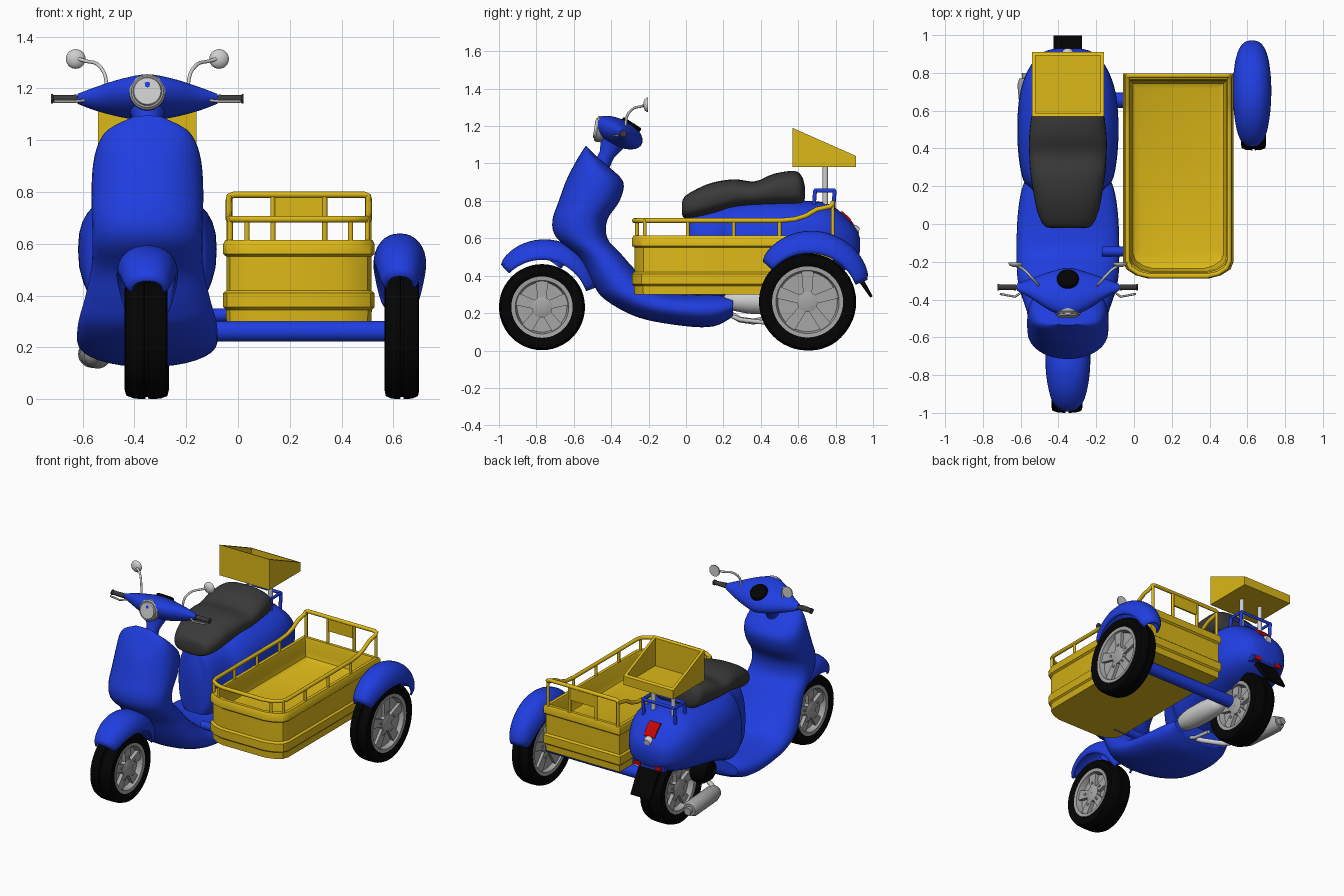
import bpy, bmesh, math
from mathutils import Vector

if "Cube" in bpy.data.objects:
    bpy.data.objects.remove(bpy.data.objects["Cube"])

CX = -0.35  # centre plane of the scooter


def material(name, r, g, b):
    m = bpy.data.materials.new(name)
    m.diffuse_color = (r, g, b, 1)
    m.use_nodes = True
    m.node_tree.nodes["Principled BSDF"].inputs["Base Color"].default_value = m.diffuse_color
    return m


BLUE = material("blue paint", 0.014, 0.048, 0.75)
YELLOW = material("yellow paint", 0.72, 0.48, 0.009)
BLACK = material("black rubber", 0.001, 0.001, 0.001)
SEAT = material("dark grey", 0.042, 0.042, 0.042)
GREY = material("wheel grey", 0.38, 0.38, 0.38)
SILVER = material("silver", 0.62, 0.62, 0.62)
RED = material("red lens", 0.55, 0.002, 0.002)


def finish(name, bm, mat, angle=40):
    bmesh.ops.recalc_face_normals(bm, faces=bm.faces)
    me = bpy.data.meshes.new(name)
    bm.to_mesh(me)
    bm.free()
    me.materials.append(mat)
    ob = bpy.data.objects.new(name, me)
    bpy.context.collection.objects.link(ob)
    bpy.ops.object.select_all(action='DESELECT')
    ob.select_set(True)
    bpy.context.view_layer.objects.active = ob
    bpy.ops.object.shade_smooth_by_angle(angle=math.radians(angle))
    return ob


def loft(name, rings, mat, cap=True, closed=False, cyclic=True, angle=40):
    bm = bmesh.new()
    vs = [[bm.verts.new(p) for p in r] for r in rings]
    n = len(vs[0])
    for i in range(len(vs) if closed else len(vs) - 1):
        a, b = vs[i], vs[(i + 1) % len(vs)]
        for j in range(n if cyclic else n - 1):
            k = (j + 1) % n
            bm.faces.new((a[j], a[k], b[k], b[j]))
    if cap and not closed:
        bm.faces.new(vs[0])
        bm.faces.new(vs[-1])
    return finish(name, bm, mat, angle)


def spline(rows, n=4):
    """Catmull-Rom interpolation between rows of numbers"""
    out = []
    for i in range(len(rows) - 1):
        p = [rows[max(i - 1, 0)], rows[i], rows[i + 1], rows[min(i + 2, len(rows) - 1)]]
        for s in range(n):
            t = s / n
            out.append([0.5 * (2 * b + (c - a) * t + (2 * a - 5 * b + 4 * c - d) * t * t
                               + (3 * b - a - 3 * c + d) * t ** 3) for a, b, c, d in zip(*p)])
    return out + [list(rows[-1])]


def oval(e=2.5, n=32):
    f = lambda v: math.copysign(abs(v) ** (2 / e), v)
    return [(f(math.cos(2 * math.pi * i / n)), f(math.sin(2 * math.pi * i / n))) for i in range(n)]


def body(name, rows, mat, e=2.5, e_outer=None):
    """rows: outer y,z, inner y,z, half width"""
    section = oval(e)[:16] + oval(e_outer or e)[16:]
    rings = []
    for yo, zo, yi, zi, w in spline(rows):
        rings.append([(CX + w * c, (yo + yi) / 2 + (yi - yo) / 2 * s, (zo + zi) / 2 + (zi - zo) / 2 * s)
                      for c, s in section])
    return loft(name, rings, mat, angle=60)


def prism(name, yz, x0, x1, mat):
    return loft(name, [[(x, y, z) for y, z in yz] for x in (x0, x1)], mat)


def box(name, c, s, mat):
    y, z, h, v = c[1], c[2], s[1] / 2, s[2] / 2
    return prism(name, [(y - h, z - v), (y + h, z - v), (y + h, z + v), (y - h, z + v)],
                 c[0] - s[0] / 2, c[0] + s[0] / 2, mat)


def rod(name, a, b, profile, mat, n=28):
    """turned part from a to b; profile: (fraction along, radius)"""
    a, b = Vector(a), Vector(b)
    q = (b - a).to_track_quat('Z', 'Y')
    return loft(name, [[a + (b - a) * t + q @ Vector((r * math.cos(k * 2 * math.pi / n), r * math.sin(k * 2 * math.pi / n), 0))
                        for k in range(n)] for t, r in profile], mat)


def tube(name, pts, r, mat, cyclic=False):
    cu = bpy.data.curves.new(name, 'CURVE')
    cu.dimensions = '3D'
    cu.bevel_depth, cu.bevel_resolution, cu.use_fill_caps = r, 3, True
    sp = cu.splines.new('POLY')
    sp.points.add(len(pts) - 1)
    for p, co in zip(sp.points, pts):
        p.co = (*co, 1)
    sp.use_cyclic_u = cyclic
    tmp = bpy.data.objects.new(name + "_path", cu)
    bpy.context.collection.objects.link(tmp)
    bpy.context.view_layer.update()
    bm = bmesh.new()
    bm.from_mesh(tmp.evaluated_get(bpy.context.evaluated_depsgraph_get()).to_mesh())
    bpy.data.objects.remove(tmp)
    return finish(name, bm, mat, 50)


def lathe_x(name, c, prof, mat, n=48):
    return loft(name, [[(c[0] + x, c[1] + r * math.cos(t), c[2] + r * math.sin(t)) for x, r in prof]
                       for t in [2 * math.pi * i / n for i in range(n)]], mat, closed=True)


def wheel(name, c, R, w, rim):
    lathe_x(name + "_tyre", c, [(-.7 * w, rim - .01), (-.93 * w, rim + .02), (-w, R - .035), (-.93 * w, R - .012), (-.6 * w, R - .002),
                                (-.1 * w, R), (-.08 * w, R - .008), (.08 * w, R - .008), (.1 * w, R), (.6 * w, R - .002),
                                (.93 * w, R - .012), (w, R - .035), (.93 * w, rim + .02), (.7 * w, rim - .01)], BLACK)
    lathe_x(name + "_rim", c, [(-.88 * w, rim + .006), (.88 * w, rim + .006), (.85 * w, rim - .015), (.4 * w, rim - .025),
                               (.35 * w, .002), (-.35 * w, .002), (-.4 * w, rim - .025), (-.85 * w, rim - .015)], GREY)
    lathe_x(name + "_hub", c, [(-.8 * w, .001), (-.8 * w, .032), (-.7 * w, .055), (.7 * w, .055), (.8 * w, .032), (.8 * w, .001)], GREY, 24)
    for k in range(5):
        t = math.radians(90 + 72 * k)
        u, v = Vector((math.cos(t), math.sin(t))), Vector((-math.sin(t), math.cos(t)))
        o = Vector(c[1:])
        prism(name + "_spoke", [o + u * a + v * b for a, b in ((.03, -.022), (rim - .005, -.034), (rim - .005, .034), (.03, .022))],
              c[0] - .68 * w, c[0] + .68 * w, GREY)
        p = o + u * .075
        rod(name + "_bolt", (c[0] - .76 * w, *p), (c[0] + .76 * w, *p), [(0, .009), (1, .009)], GREY, 8)


def fender(name, c, R, h, w, a0, a1):
    rings = []
    for i in range(25):
        f = i / 24
        t = math.radians(a0 + (a1 - a0) * f)
        k = 0.55 + 0.45 * math.sin(math.pi * f) ** 0.6
        rings.append([(c[0] + w * k * x, c[1] + (R + h * k * s) * math.cos(t), c[2] + (R + h * k * s) * math.sin(t))
                      for x, s in oval(2.2, 32)[:17]])
    ob = loft(name, rings, BLUE, cap=False, cyclic=False, angle=60)
    m = ob.modifiers.new("thickness", 'SOLIDIFY')
    m.thickness, m.offset = .012, 0


# wheels and mudguards
wheel("front_wheel", (CX - .005, -.77, .232), .23, .083, .158)
wheel("rear_wheel", (CX, .66, .24), .24, .083, .16)
wheel("sidecar_wheel", (.633, .65, .26), .26, .067, .184)
fender("front_fender", (CX, -.77, .235), .25, .105, .113, 134, 20)
fender("sidecar_fender", (.625, .66, .255), .265, .115, .096, 138, 22)
rod("front_fork", (CX, -.60, .60), (CX, -.70, .46), [(0, .04), (1, .04)], BLUE)

# leg shield flowing into the floor
body("leg_shield_and_floor", [
    (-.535, 1.095, -.52, 1.08, .06), (-.565, 1.05, -.475, 1.035, .15), (-.60, .99, -.41, .98, .19),
    (-.64, .91, -.335, .90, .21), (-.68, .80, -.355, .80, .216), (-.715, .69, -.42, .70, .214),
    (-.69, .60, -.42, .60, .212), (-.57, .49, -.35, .52, .217), (-.50, .36, -.27, .43, .24),
    (-.43, .27, -.17, .34, .265), (-.25, .175, -.1, .31, .272), (0, .13, .03, .30, .268),
    (.15, .13, .17, .30, .25), (.25, .18, .25, .29, .22)], BLUE, 2.5, 2.05)

# rear body and seat, rows are y, bottom, top, half width
rear = [(.015, .30, .72, .09), (.04, .26, .74, .13), (.17, .25, .77, .18), (.23, .265, .785, .235), (.35, .31, .80, .26),
        (.5, .35, .805, .268), (.65, .38, .80, .26), (.76, .40, .785, .235), (.85, .43, .72, .19),
        (.91, .47, .65, .13), (.93, .53, .60, .06)]
body("rear_body", [(y, b, y, t, w) for y, b, t, w in rear], BLUE, 2.5)
seat = [(-.022, .74, .77, .07), (-.01, .71, .82, .125), (.06, .71, .865, .16), (.15, .73, .90, .18), (.26, .76, .915, .197),
        (.37, .77, .905, .205), (.47, .77, .945, .205), (.58, .77, .96, .19), (.62, .78, .93, .165), (.635, .81, .88, .10)]
body("seat", [(y, b, y, t, w) for y, b, t, w in seat], SEAT, 2.6)

# handlebar housing, neck, lamp and dial
rings = []
head = [(-.27, -.335, 1.16, .018, .018), (-.2, -.34, 1.16, .05, .042), (-.1, -.355, 1.163, .1, .066), (0, -.36, 1.165, .128, .078),
        (.1, -.355, 1.163, .1, .066), (.2, -.34, 1.16, .05, .042), (.27, -.335, 1.16, .018, .018)]
for x, y, z, ry, rz in spline(head):
    rings.append([(CX + x, y + ry * c, z + rz * s - .33 * ry * c) for c, s in oval(2.1)])
loft("handlebar_housing", rings, BLUE, angle=60)
rod("steering_neck", (CX, -.45, .99), (CX, -.38, 1.14), [(0, .042), (.4, .042), (1, .08)], BLUE)
rod("headlight", (CX, -.42, 1.178), (CX, -.49, 1.19), [(0, .06), (.75, .06), (1, .052)], SILVER)
rod("headlight_rim", (CX, -.42, 1.177), (CX, -.482, 1.188), [(0, .062), (.6, .07), (.85, .07), (1, .062)], GREY)
rod("speedometer", (CX, -.32, 1.165), (CX, -.285, 1.218), [(0, .058), (.9, .058), (1, .052)], BLACK)

# grips, levers and mirrors on both sides
for s in (-1, 1):
    rod("grip", (CX + s * .25, -.335, 1.16), (CX + s * .372, -.335, 1.16),
        [(0, .013), (.2, .013), (.2, .016), (.93, .014), (.94, .018), (1, .018)], SEAT, 16)
    tube("brake_lever", [(CX + s * .23, -.35, 1.155), (CX + s * .28, -.385, 1.15), (CX + s * .36, -.37, 1.15)], .006, GREY)
    stem = spline([(.155, -.325, 1.19), (.165, -.315, 1.255), (.195, -.28, 1.295), (.235, -.24, 1.305), (.27, -.22, 1.315)])
    tube("mirror_stem", [(CX + s * x, y, z) for x, y, z in stem], .007, SILVER)
    rod("mirror", (CX + s * .277, -.228, 1.314), (CX + s * .277, -.203, 1.314), [(0, .012), (.3, .03), (.7, .038), (1, .038)], SILVER)

# rear rack with slanted yellow cargo box
tube("rear_rack", [(CX - .12, .69, .855), (CX + .12, .69, .855), (CX + .12, .795, .855), (CX - .12, .795, .855)], .011, BLUE, True)
for s in (-1, 1):
    for y in (.69, .795):
        tube("rack_leg", [(CX + s * .12, y, .855), (CX + s * .12, y - .01, .73)], .011, BLUE)
    rod("box_post", (CX + s * .075, .745, .78), (CX + s * .075, .745, .985), [(0, .015), (1, .015)], SILVER, 16)
    side = [(.57, .98), (.91, .98), (.91, 1.04), (.57, 1.19)]
    prism("cargo_box_side", side, CX + s * .19, CX + s * .172, YELLOW)
box("cargo_box_floor", (CX, .74, .986), (.37, .33, .012), YELLOW)
prism("cargo_box_front", [(.57, .98), (.588, .98), (.588, 1.182), (.57, 1.19)], CX - .185, CX + .185, YELLOW)
prism("cargo_box_back", [(.892, .98), (.91, .98), (.91, 1.04), (.892, 1.048)], CX - .185, CX + .185, YELLOW)

# tail lamps and mud flap
prism("tail_lamp", [(.80, .73), (.835, .745), (.875, .71), (.90, .67), (.885, .64), (.84, .65)], CX - .042, CX + .042, RED)
rod("tail_lamp_lower", (CX, .86, .645), (CX, .925, .635), [(0, .035), (.7, .033), (1, .022)], SILVER, 16)
box("lamp_bar", (CX, .885, .475), (.24, .05, .035), BLUE)
for s in (-1, 1):
    box("rear_reflector", (CX + s * .08, .912, .475), (.05, .014, .028), RED)
flap = [(.86, .46), (.90, .46), (.95, .38), (.998, .29), (.985, .283), (.93, .36)]
prism("mud_flap", flap, CX - .075, CX + .075, BLACK)

# engine cover, engine and exhaust
rod("engine_cover", (CX + .14, .20, .27), (CX + .14, .64, .255),
    [(0, .015), (.03, .035), (.12, .055), (.3, .068), (.6, .07), (.85, .06), (.96, .04), (1, .015)], SILVER)
rod("engine", (CX - .09, .50, .33), (CX - .19, .50, .33), [(0, .09), (.6, .09), (1, .06)], BLACK)
rod("muffler", (CX - .185, .42, .17), (CX - .22, .80, .175), [(0, .02), (.08, .042), (.2, .053), (.85, .053), (.93, .04), (.93, .025), (1, .025)], GREY)
tube("exhaust_pipe", [(CX + .03, .23, .2), (CX + .02, .29, .165), (CX - .1, .36, .155), (CX - .185, .44, .17)], .016, SILVER)
tube("kickstand", [(CX + .08, .23, .19), (CX + .08, .29, .165), (CX + .08, .42, .15)], .012, SILVER)


# sidecar tub: one outline, repeated at several heights and offsets
def outline(d, z):
    half = [(.285, .785), (.285, -.19), (.27, -.228), (.22, -.26), (.16, -.276)]
    cy, sx, sy = .255, (.28 + d) / .285, (.53 + d) / .53
    right = [(.235 + x * sx, cy + (y - cy) * sy, z) for x, y in half]
    return right + [(.47 - x, y, z) for x, y, z in reversed(right)]


steps = [(0, .30), (.002, .345), (.012, .355), (.012, .41), (0, .42), (0, .55), (.012, .56), (.012, .60), (.004, .615),
         (-.018, .615), (-.024, .60), (-.028, .53), (-.04, .495), (-.07, .48)]
loft("sidecar_tub", [outline(d, z) for d, z in steps], YELLOW, angle=35)

# sidecar railing
half = [(0, .785, .79), (.25, .785, .79), (.268, .785, .783), (.27, .77, .77), (.27, .70, .755), (.27, .64, .72), (.27, .58, .702),
        (.27, .5, .695), (.27, -.195, .695), (.255, -.232, .695), (.21, -.262, .695), (.15, -.276, .695)]
tube("rail", [(.235 + x, y, z) for x, y, z in half] + [(.235 - x, y, z) for x, y, z in reversed(half[1:])], .013, YELLOW, True)
for s in (-1, 1):
    for x, y, top in ((.266, .785, .785), (.1, .785, .79), (.27, .5, .70), (.27, .255, .70), (.27, .01, .70), (.265, -.22, .70), (.2, -.262, .70)):
        rod("rail_post", (.235 + s * x, y, .60), (.235 + s * x, y, min(top, .785)), [(0, .010), (1, .010)], YELLOW, 12)
box("rail_panel", (.235, .785, .74), (.2, .012, .085), YELLOW)

# tubes joining the sidecar to the scooter
rod("axle_beam", (CX + .1, .655, .262), (.60, .655, .262), [(0, .04), (1, .04)], BLUE)
rod("front_strut", (CX + .18, -.145, .325), (.05, -.145, .325), [(0, .026), (1, .026)], BLUE)
